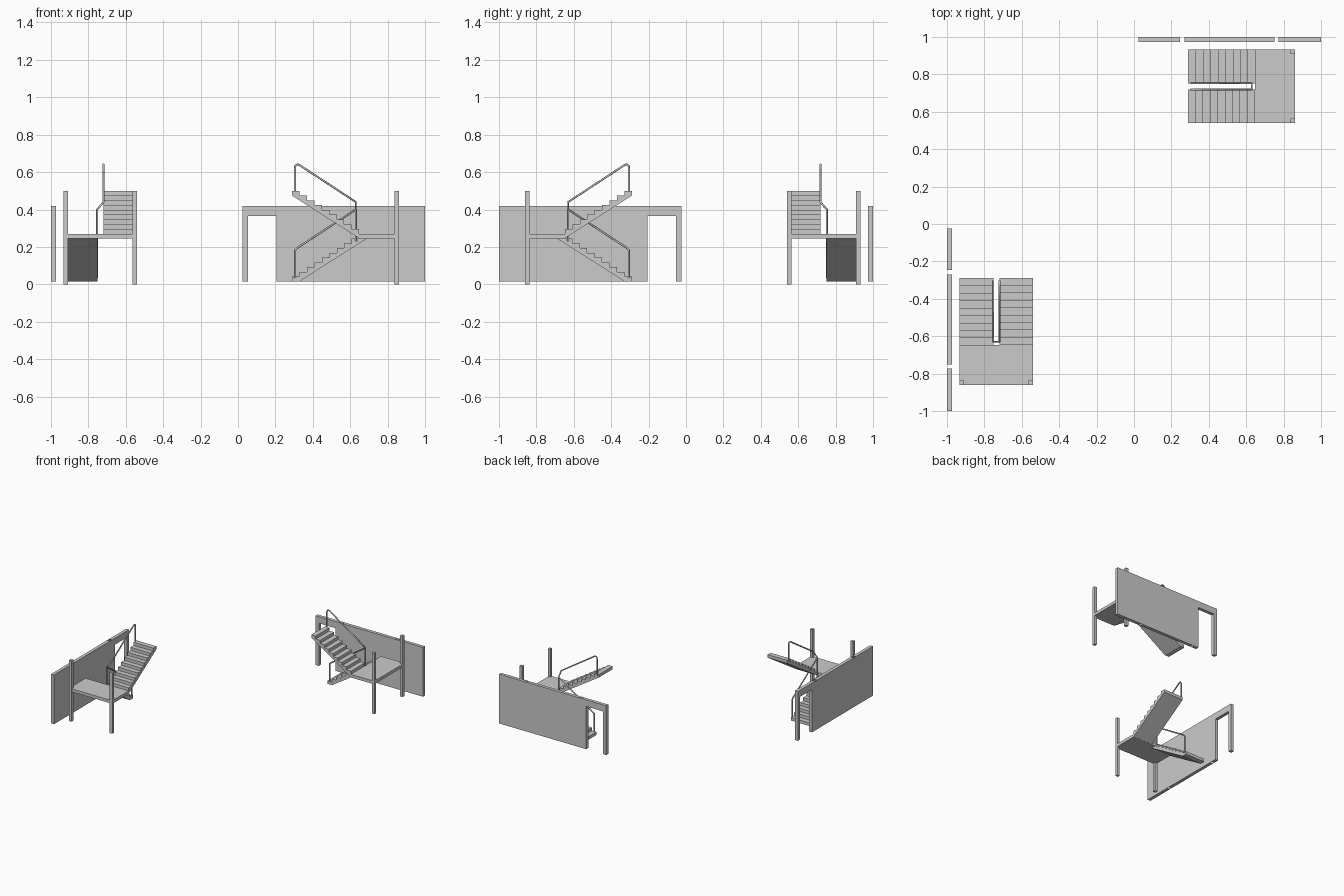
import bpy, bmesh
from mathutils import Vector

if "Cube" in bpy.data.objects:
    bpy.data.objects.remove(bpy.data.objects["Cube"])

RISE, RUN = 0.0255, 0.04
X0, X1 = 0.288, 0.648          # flight start and landing edge
BASE, LAND = 0.015, 0.27       # bottom of flight, top of landing


def plain(p):
    return Vector(p)


def mirrored(p):               # reflect across the diagonal
    return Vector((-p[1], -p[0], p[2]))


def prism(name, profile, y0, y1, place, slots=()):
    """Extrude an xz profile from y0 to y1; slots are x ranges left open top and bottom."""
    bm = bmesh.new()
    face = bm.faces.new([bm.verts.new((x, y0, z)) for x, z in profile])
    ext = bmesh.ops.extrude_face_region(bm, geom=[face])
    for v in ext["geom"]:
        if isinstance(v, bmesh.types.BMVert):
            v.co.y = y1
    bmesh.ops.recalc_face_normals(bm, faces=bm.faces)
    for a, b in slots:
        for x in (a, b):
            bmesh.ops.bisect_plane(bm, geom=bm.verts[:] + bm.edges[:] + bm.faces[:],
                                   plane_co=(x, 0, 0), plane_no=(1, 0, 0))
        gone = [f for f in bm.faces if abs(f.normal.z) > 0.9
                and a < f.calc_center_median().x < b]
        bmesh.ops.delete(bm, geom=gone, context="FACES")
    for v in bm.verts:
        v.co = place(v.co)
    if place is mirrored:
        bmesh.ops.reverse_faces(bm, faces=bm.faces)
    mesh = bpy.data.meshes.new(name)
    bm.to_mesh(mesh)
    bm.free()
    ob = bpy.data.objects.new(name, mesh)
    bpy.context.collection.objects.link(ob)
    return ob


def box(name, x0, x1, y0, y1, z0, z1, place):
    return prism(name, [(x0, z0), (x1, z0), (x1, z1), (x0, z1)], y0, y1, place)


def tube(name, points, place, radius=0.0055):
    cu = bpy.data.curves.new(name, "CURVE")
    cu.dimensions = "3D"
    cu.bevel_depth, cu.bevel_resolution = radius, 2
    cu.use_fill_caps = True
    sp = cu.splines.new("POLY")
    sp.points.add(len(points) - 1)
    for sp_pt, p in zip(sp.points, points):
        sp_pt.co = (*place(p), 1)
    ob = bpy.data.objects.new(name, cu)
    bpy.context.collection.objects.link(ob)


def staircase(tag, place):
    # wall with doorway
    wall = [(0.025, 0.015), (0.053, 0.015), (0.053, 0.366), (0.207, 0.366),
            (0.207, 0.015), (1, 0.015), (1, 0.42), (0.025, 0.42)]
    prism("wall_" + tag, wall, 0.973, 1.0, place,
          slots=((0.247, 0.27), (0.75, 0.773)))

    # lower flight, climbing away from the door
    low = [(X0, BASE)]
    for i in range(9):
        z = BASE + RISE * (i + 1)
        low += [(X0 + RUN * i, z), (X0 + RUN * (i + 1), z)]
    low += [(X1, 0.245), (0.69, 0.245), (0.328, BASE)]
    prism("lower_flight_" + tag, low, 0.752, 0.932, place)

    # upper flight, returning from the landing
    up = [(X1, 0.246)]
    for i in range(9):
        z = LAND + RISE * (i + 1)
        up += [(X1 - RUN * i, z), (X1 - RUN * (i + 1), z)]
    up += [(X0, 0.475)]
    prism("upper_flight_" + tag, up, 0.54, 0.72, place)

    # landing and posts
    box("landing_" + tag, X1, 0.86, 0.54, 0.932, 0.245, LAND, place)
    for side, y in (("outer", 0.54), ("inner", 0.909)):
        box(f"{side}_post_{tag}", 0.838, 0.861, y, y + 0.023, 0, 0.5, place)

    # handrail running up both flights, and its middle support
    a, b, x, e = 0.753, 0.719, 0.305, 0.63
    tube("handrail_" + tag,
         [(x, a, 0.035), (x, a, 0.178), (x + 0.002, a, 0.186), (x + 0.009, a, 0.193),
          (e, a, 0.4), (e, b, 0.44),
          (x + 0.025, b, 0.637), (x + 0.015, b, 0.641), (x + 0.006, b, 0.639),
          (x + 0.001, b, 0.631), (x, b, 0.62), (x, b, 0.485)], place)
    tube("rail_support_" + tag, [(e, a, 0.228), (e, a, 0.4)], place)


staircase("right", plain)
staircase("left", mirrored)
